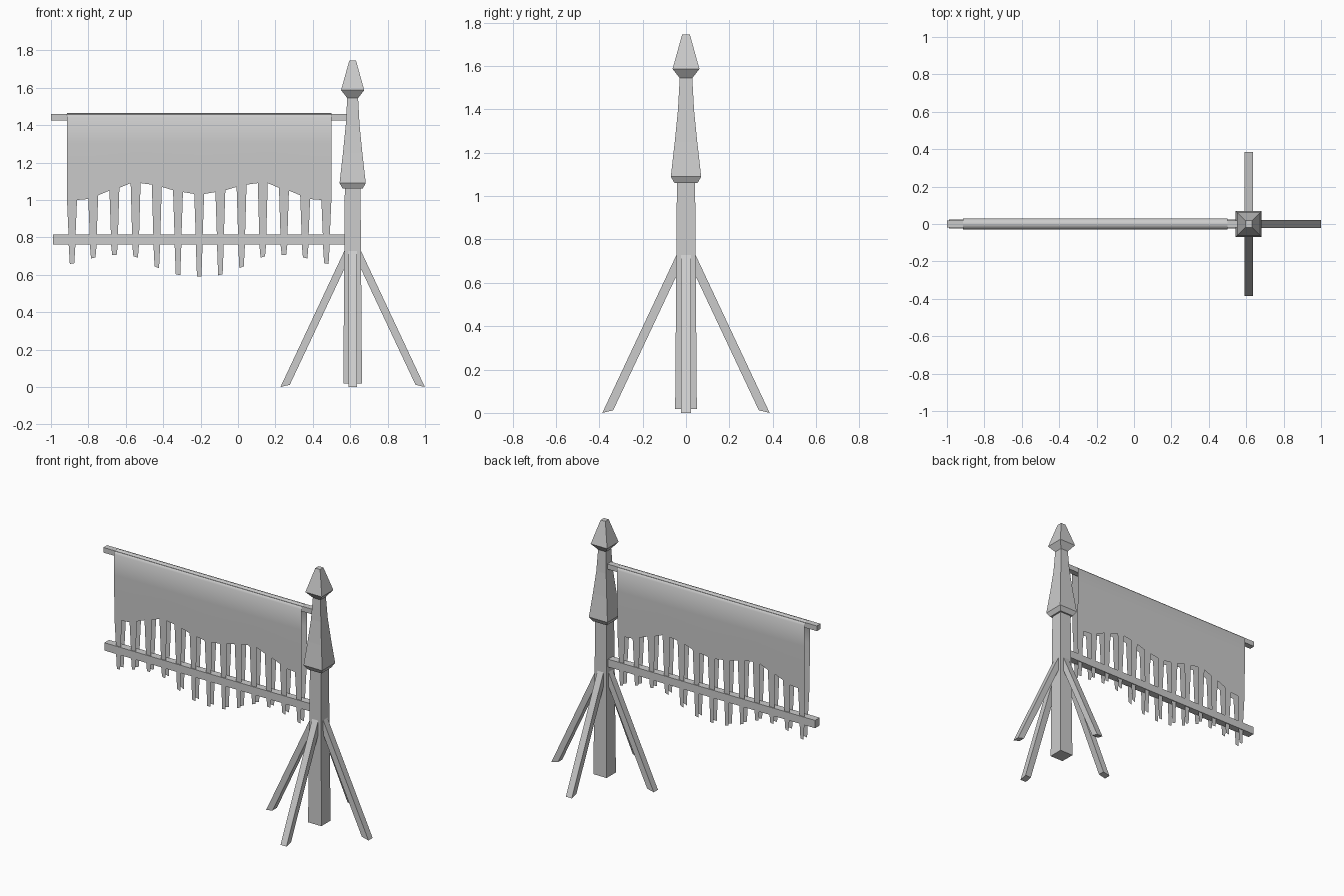
import bpy, bmesh, math

if "Cube" in bpy.data.objects:
    bpy.data.objects.remove(bpy.data.objects["Cube"])

PX = 0.613  # post centre x


def make(name, verts, faces, merge=False):
    bm = bmesh.new()
    vs = [bm.verts.new(v) for v in verts]
    for f in faces:
        bm.faces.new([vs[i] for i in f])
    if merge:
        bmesh.ops.remove_doubles(bm, verts=bm.verts, dist=1e-4)
    bmesh.ops.recalc_face_normals(bm, faces=bm.faces)
    me = bpy.data.meshes.new(name)
    bm.to_mesh(me)
    bm.free()
    ob = bpy.data.objects.new(name, me)
    bpy.context.collection.objects.link(ob)
    return ob


def loft(name, rings):
    """Skin a list of four-point rings and cap both ends."""
    verts = [p for r in rings for p in r]
    faces = [(3, 2, 1, 0), tuple(len(verts) - 4 + i for i in range(4))]
    for k in range(len(rings) - 1):
        for i in range(4):
            j = (i + 1) % 4
            faces.append((4*k + i, 4*k + j, 4*k + 4 + j, 4*k + 4 + i))
    return make(name, verts, faces)


def rod(name, x0, x1, z0, z1, h):
    return loft(name, [[(x, -h, z0), (x, h, z0), (x, h, z1), (x, -h, z1)] for x in (x0, x1)])


# Square post with flared collar and pointed finial: (half width, z)
profile = [(.050, .018), (.042, 1.06), (.053, 1.06), (.070, 1.09), (.052, 1.25),
           (.037, 1.40), (.029, 1.545), (.062, 1.587), (.018, 1.745)]
loft("post", [[(PX - h, -h, z), (PX + h, -h, z), (PX + h, h, z), (PX - h, h, z)]
              for h, z in profile])

# Four slanted support legs
leg = [(.386, 0.0), (.336, .012), (0.0, .726), (.035, .748)]
for k in range(4):
    c, s = round(math.cos(k * math.pi / 2)), round(math.sin(k * math.pi / 2))
    loft(f"support_leg_{k + 1}",
         [[(PX + r*c - t*s, r*s + t*c, z) for r, z in leg] for t in (-.0225, .0225)])

# Crossbars
rod("upper_rod", -1.0, PX, 1.425, 1.46, .02)
rod("lower_rod", -.99, PX, .763, .816, .025)

# Cloth draped over the upper rod, both sides ending in tapered strips
N, CX, STEP, W = 13, -.2075, .1133, .0265
tips = [.66, .69, .705, .695, .64, .60, .59]
tips += tips[-2::-1]
slots = [(1.0, 1.005), (1.025, 1.05), (1.065, 1.09), (1.09, 1.082), (1.07, 1.052), (1.042, 1.032)]
slots += [(b, a) for a, b in reversed(slots)]
edges = [(.99, slots[0][0])]
edges += [(slots[i - 1][1], slots[i][0]) for i in range(1, N - 1)]
edges += [(slots[-1][1], .99)]
verts, faces = [], []


def quad(*pts):
    n = len(verts)
    verts.extend(pts)
    faces.append(tuple(range(n, n + 4)))


def depth(z):
    return .019 + .011 * min(1, max(0, (z - .80) / .5))


for side in (-1, 1):
    def P(x, z):
        return (x, side * depth(z), z)
    for i in range(N):
        c = CX + (i - (N - 1) / 2) * STEP
        (zl, zr) = edges[i]
        slant = (tips[min(i + 1, N - 1)] - tips[max(i - 1, 0)]) * .06
        # strip: from slot height, past the lower rod, to the tip
        left = [(c - W, zl), (c - .019, .82), (c - .018, .76), (c - .012, tips[i] - slant)]
        right = [(c + W, zr), (c + .019, .82), (c + .018, .76), (c + .012, tips[i] + slant)]
        for k in range(3):
            quad(P(*left[k]), P(*right[k]), P(*right[k + 1]), P(*left[k + 1]))
        # cloth above the strip and above the slot beside it
        spans = [(c - W, zl, c + W, zr)]
        if i < N - 1:
            spans.append((c + W, zr, c + STEP - W, edges[i + 1][0]))
        for x0, z0, x1, z1 in spans:
            quad(P(x0, z0), P(x1, z1), P(x1, 1.3), P(x0, 1.3))
            quad(P(x0, 1.3), P(x1, 1.3), P(x1, 1.442), P(x0, 1.442))
            # rounded fold over the rod
            fold = [(.03, 1.442), (.018, 1.461), (0, 1.466)]
            for (ya, za), (yb, zb) in zip(fold, fold[1:]):
                quad((x0, side*ya, za), (x1, side*ya, za), (x1, side*yb, zb), (x0, side*yb, zb))
cloth = make("banner_cloth", verts, faces, merge=True)
bpy.context.view_layer.objects.active = cloth
cloth.select_set(True)
bpy.ops.object.shade_smooth_by_angle(angle=math.radians(50))
